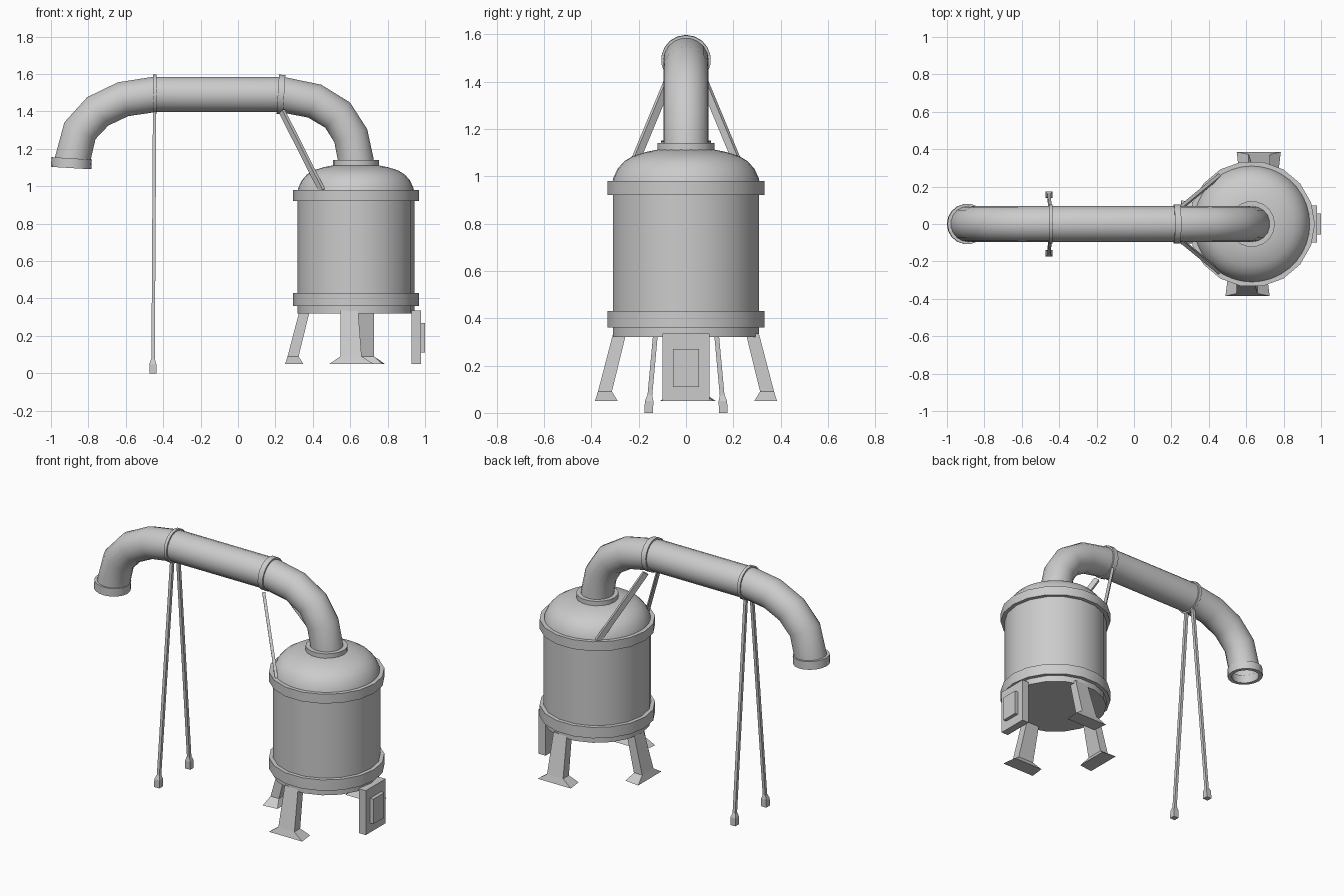
import bpy, bmesh, math
from mathutils import Vector, Matrix

if "Cube" in bpy.data.objects:
    bpy.data.objects.remove(bpy.data.objects["Cube"])

CX = 0.63      # tank axis
SIDES = 18


def finish(name, bm, smooth=True):
    bmesh.ops.recalc_face_normals(bm, faces=bm.faces)
    me = bpy.data.meshes.new(name)
    bm.to_mesh(me)
    bm.free()
    ob = bpy.data.objects.new(name, me)
    bpy.context.collection.objects.link(ob)
    if smooth:
        bpy.ops.object.select_all(action='DESELECT')
        ob.select_set(True)
        bpy.context.view_layer.objects.active = ob
        bpy.ops.object.shade_smooth_by_angle(angle=math.radians(35))
    return ob


def loft(name, rings, caps=True, closed=False, smooth=False):
    """Bridge successive rings of points with quads."""
    bm = bmesh.new()
    vs = [[bm.verts.new(p) for p in r] for r in rings]
    n = len(vs[0])
    pairs = list(zip(vs, vs[1:])) + ([(vs[-1], vs[0])] if closed else [])
    for a, b in pairs:
        for i in range(n):
            j = (i + 1) % n
            bm.faces.new((a[i], a[j], b[j], b[i]))
    if caps and not closed:
        bm.faces.new(vs[0])
        bm.faces.new(vs[-1])
    return finish(name, bm, smooth)


def lathe(name, profile, origin, axis=(0, 0, 1), caps=True, closed=False, n=SIDES):
    """Revolve (radius, height) pairs about an axis through origin."""
    rot = Vector((0, 0, 1)).rotation_difference(Vector(axis)).to_matrix()
    rings = [[Vector(origin) + rot @ Vector((r * math.cos(2 * math.pi * i / n),
                                             r * math.sin(2 * math.pi * i / n), h))
              for i in range(n)] for r, h in profile]
    return loft(name, rings, caps, closed, True)


def band(name, r_in, r_out, h0, h1, origin, axis=(0, 0, 1)):
    return lathe(name, [(r_in, h0), (r_out, h0), (r_out, h1), (r_in, h1)],
                 origin, axis, closed=True)


def box(name, centre, size):
    bm = bmesh.new()
    bmesh.ops.create_cube(bm, size=1, matrix=Matrix.Translation(centre) @ Matrix.Diagonal((*size, 1)))
    return finish(name, bm, False)


def bar(name, a, b, w, t, side):
    """Rectangular bar from a to b; w is measured along the side direction."""
    a, b = Vector(a), Vector(b)
    d = (b - a).normalized()
    u = Vector(side)
    u = (u - d * u.dot(d)).normalized()
    v = d.cross(u)
    quad = [(-1, -1), (1, -1), (1, 1), (-1, 1)]
    return loft(name, [[p + u * w / 2 * i + v * t / 2 * j for i, j in quad] for p in (a, b)])


# Tank body, domed lid and bands
lathe("tank_body", [(0.313, 0.32), (0.313, 0.97)], (CX, 0, 0))
lathe("tank_dome", [(0.313, 0.965), (0.308, 0.99), (0.29, 1.03), (0.262, 1.062), (0.225, 1.085),
                    (0.17, 1.102), (0.12, 1.112)], (CX, 0, 0), n=36)
band("lower_band", 0.30, 0.337, 0.36, 0.43, (CX, 0, 0))
band("upper_band", 0.30, 0.337, 0.92, 0.98, (CX, 0, 0))
band("outlet_collar", 0.09, 0.123, 1.105, 1.14, (CX, 0, 0))

# Bent pipe swept along a path in the xz plane
path = [(0.635, 1.10), (0.63, 1.14), (0.603, 1.27), (0.533, 1.38), (0.41, 1.455), (0.23, 1.491),
        (-0.445, 1.491), (-0.615, 1.465), (-0.75, 1.40), (-0.845, 1.297), (-0.885, 1.14), (-0.89, 1.11)]
pts = [Vector((x, 0, z)) for x, z in path]
rings = []
for k, p in enumerate(pts):
    t = Vector((0, 0, 0))
    if k > 0:
        t += (p - pts[k - 1]).normalized()
    if k < len(pts) - 1:
        t += (pts[k + 1] - p).normalized()
    t.normalize()
    v = t.cross(Vector((0, 1, 0)))
    rings.append([p + 0.096 * (Vector((0, 1, 0)) * math.cos(2 * math.pi * i / SIDES)
                               + v * math.sin(2 * math.pi * i / SIDES)) for i in range(SIDES)])
pipe = loft("bent_pipe", rings, caps=False, smooth=True)

# Pipe mouth collar and clamps
band("mouth_collar", 0.084, 0.108, -0.026, 0.026, (-0.891, 0, 1.123), (0.06, 0, 1))
band("far_clamp", 0.09, 0.105, -0.01, 0.01, (-0.445, 0, 1.491), (1, 0, 0))
band("near_clamp", 0.09, 0.105, -0.017, 0.017, (0.23, 0, 1.491), (1, 0, -0.06))

# Thin stand legs and diagonal braces, mirrored in y
for s, tag in ((-1, "front"), (1, "back")):
    bar("stand_leg_" + tag, (-0.446, s * 0.03, 1.41), (-0.454, s * 0.154, 0.06), 0.018, 0.02, (1, 0, 0))
    loft("stand_foot_" + tag, [[(-0.455 + i * w, s * y + j * w, z)
                                for i, j in ((-1, -1), (1, -1), (1, 1), (-1, 1))]
                               for w, y, z in ((0.018, 0.157, 0), (0.018, 0.156, 0.05), (0.010, 0.153, 0.075))])
    bar("brace_" + tag, (0.235, s * 0.075, 1.40), (0.45, s * 0.252, 0.975), 0.034, 0.018, (0.63, s * 0.77, 0))


# Three splayed tank legs: (z, inner radius, outer radius, half width, side shift)
def tank_leg(name, angle, shift):
    sections = [(0.335, 0.253, 0.308, 0.047, 1.4), (0.09, 0.313, 0.372, 0.057, 1.1),
                (0.05, 0.288, 0.385, 0.118, 1.0)]
    rot = Matrix.Rotation(angle, 3, 'Z')
    rings = []
    for z, r0, r1, w, k in sections:
        wi = w * (0.9 if z < 0.06 else 1)
        rings.append([Vector((CX + 0.007, 0, 0)) + rot @ Vector((r, y + shift * k, z))
                      for r, y in ((r0, -wi), (r1, -w), (r1, w), (r0, wi))])
    loft(name, rings)


tank_leg("tank_leg_front", math.radians(-90), -0.03)
tank_leg("tank_leg_back", math.radians(90), -0.03)
tank_leg("tank_leg_side", math.radians(180), -0.008)

# Control box with raised panel
box("control_box", (0.953, 0, 0.193), (0.05, 0.20, 0.285))
box("control_panel", (0.985, 0, 0.19), (0.03, 0.11, 0.16))
